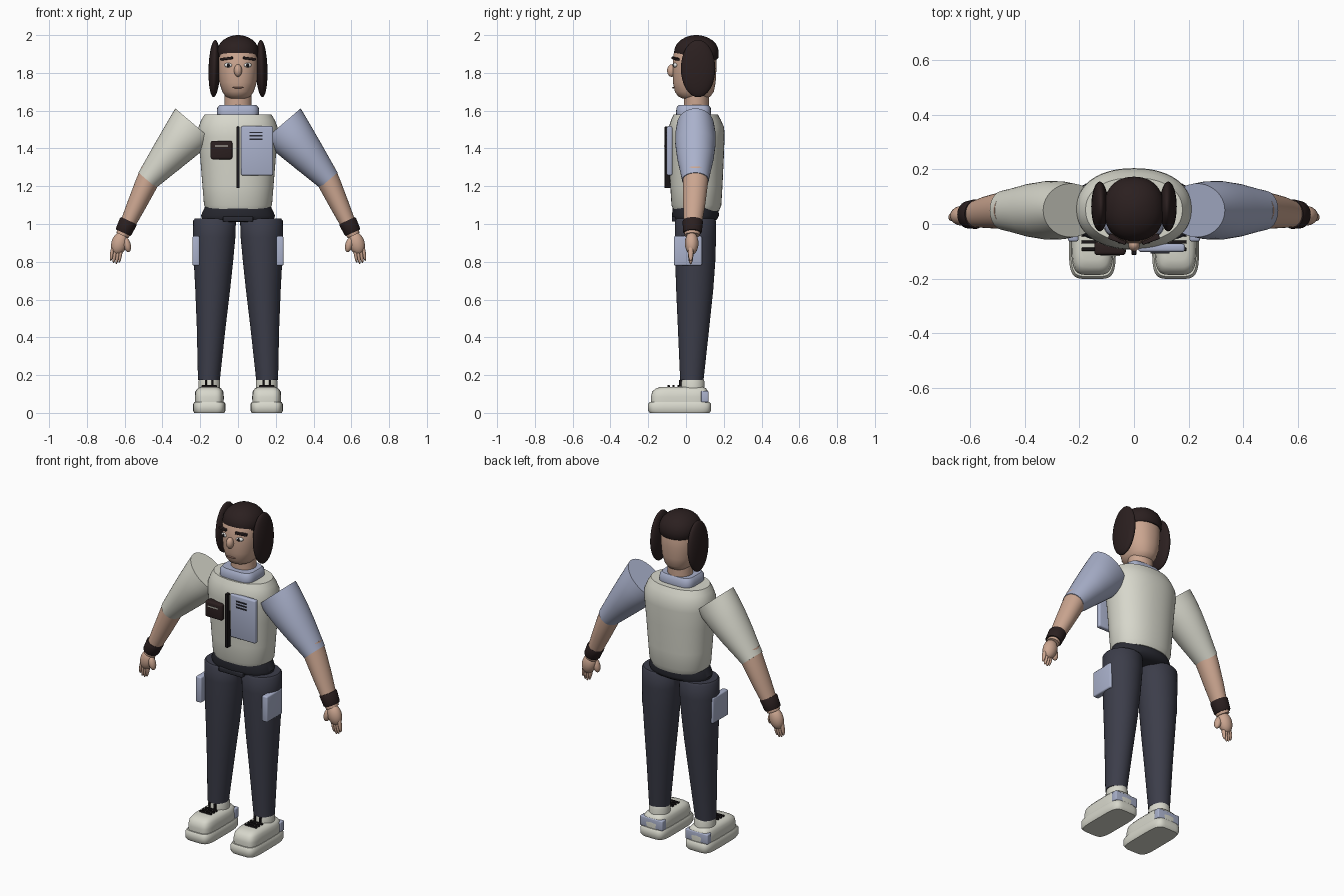
import bpy, bmesh, math
from mathutils import Vector, Matrix


def material(name, rgb):
    m = bpy.data.materials.new(name)
    m.diffuse_color = (*rgb, 1)
    return m


CREAM = material("cream", (0.68, 0.68, 0.60))
BLUE = material("pale blue", (0.40, 0.44, 0.60))
NAVY = material("navy", (0.045, 0.047, 0.068))
BELT = material("dark navy", (0.022, 0.023, 0.032))
SKIN = material("skin", (0.60, 0.38, 0.28))
HAIR = material("dark brown", (0.024, 0.014, 0.014))
BLACK = material("black", (0.010, 0.008, 0.009))
WHITE = material("white", (0.80, 0.80, 0.78))
LIP = material("lip", (0.40, 0.21, 0.16))


def finish(name, bm, mat, angle=40):
    bmesh.ops.recalc_face_normals(bm, faces=bm.faces)
    me = bpy.data.meshes.new(name)
    bm.to_mesh(me)
    bm.free()
    me.materials.append(mat)
    ob = bpy.data.objects.new(name, me)
    bpy.context.collection.objects.link(ob)
    bpy.ops.object.select_all(action='DESELECT')
    ob.select_set(True)
    bpy.context.view_layer.objects.active = ob
    bpy.ops.object.shade_smooth_by_angle(angle=math.radians(angle))
    return ob


def loft(name, rings, mat, u=(1, 0, 0), power=2.0, n=40):
    """Skin rings of (x, y, z, radius along u, radius along y), with closed ends."""
    u, v = Vector(u).normalized(), Vector((0, 1, 0))
    bm, loops = bmesh.new(), []
    for x, y, z, ru, rv in rings:
        loop = []
        for i in range(n):
            a = 2 * math.pi * i / n
            c, s = math.cos(a), math.sin(a)
            c = math.copysign(abs(c) ** (2 / power), c)
            s = math.copysign(abs(s) ** (2 / power), s)
            loop.append(bm.verts.new(Vector((x, y, z)) + u * ru * c + v * rv * s))
        loops.append(loop)
    for a, b in zip(loops, loops[1:]):
        for i in range(n):
            j = (i + 1) % n
            bm.faces.new((a[i], a[j], b[j], b[i]))
    bm.faces.new(loops[0])
    bm.faces.new(loops[-1])
    return finish(name, bm, mat)


def ball(name, loc, size, mat, rot=(0, 0, 0), seg=32):
    """Ellipsoid with the given half sizes."""
    bm = bmesh.new()
    bmesh.ops.create_uvsphere(bm, u_segments=seg, v_segments=seg // 2, radius=1)
    ob = finish(name, bm, mat, 60)
    ob.location, ob.scale, ob.rotation_euler = loc, size, rot
    return ob


def box(name, lo, hi, mat, bevel=0.0, rot=(0, 0, 0)):
    """Box between two corners, with rounded edges."""
    lo, hi = Vector(lo), Vector(hi)
    bm = bmesh.new()
    bmesh.ops.create_cube(bm, size=1, matrix=Matrix.Diagonal((*(hi - lo), 1)))
    if bevel:
        bmesh.ops.bevel(bm, geom=bm.edges[:], offset=bevel, segments=3,
                        profile=0.5, affect='EDGES')
    ob = finish(name, bm, mat)
    ob.location, ob.rotation_euler = (lo + hi) / 2, rot
    return ob


# Torso, belt, collar and neck
loft("torso", [(0, .055, 1.07, .165, .120), (0, .055, 1.10, .180, .132),
               (0, .055, 1.20, .188, .138), (0, .055, 1.35, .200, .145),
               (0, .055, 1.46, .212, .149), (0, .055, 1.51, .210, .147),
               (0, .053, 1.55, .195, .132), (0, .052, 1.58, .177, .117)],
     CREAM, power=2.2, n=56)
loft("belt", [(0, .05, 1.01, .10, .09), (0, .05, 1.025, .190, .115),
              (0, .05, 1.045, .196, .125), (0, .05, 1.098, .172, .118)], BELT, n=48)
box("belt_buckle", (-.08, -.075, 1.012), (.08, -.02, 1.04), BELT, .006)
loft("collar", [(0, .04, 1.565, .108, .090), (0, .04, 1.58, .112, .093),
                (0, .04, 1.615, .110, .091), (0, .04, 1.63, .098, .080)],
     BLUE, power=4, n=48)
loft("neck", [(0, .055, 1.60, .072, .066), (0, .055, 1.74, .072, .066)], SKIN)

# Chest details
box("zip", (-.009, -.113, 1.19), (.009, -.07, 1.515), BLACK, .003)
box("chest_panel", (.016, -.102, 1.257), (.186, -.072, 1.518), BLUE, .009)
for i in range(3):
    z = 1.445 + i * .018
    box("panel_line", (.060, -.107, z), (.130, -.100, z + .007), BELT)
box("chest_pocket", (-.145, -.114, 1.342), (-.030, -.065, 1.440), HAIR, .012)
box("pocket_trim", (-.122, -.117, 1.409), (-.052, -.110, 1.415), CREAM)

# Head and hair
loft("head", [(0, .045, 1.665, .050, .065), (0, .044, 1.675, .066, .085),
              (0, .044, 1.70, .083, .103), (0, .044, 1.75, .099, .113),
              (0, .045, 1.82, .106, .116), (0, .047, 1.90, .106, .113),
              (0, .050, 1.95, .085, .090)], SKIN, power=2.2, n=48)
loft("hair_cap", [(0, .055, 1.872, .103, .110), (0, .055, 1.88, .109, .116),
                  (0, .055, 1.91, .111, .118)] +
     [(0, .055, 1.91 + .09 * math.sin(a), .111 * math.cos(a), .118 * math.cos(a))
      for a in [math.radians(d) for d in (15, 30, 45, 60, 72, 82, 88)]],
     HAIR, power=2.2, n=48)
ball("nose", (0, -.076, 1.812), (.021, .024, .033), SKIN)
ball("mouth", (0, -.067, 1.722), (.032, .006, .004), LIP)
for s in (-1, 1):
    ball("side_hair", (s * .125, .064, 1.823), (.031, .091, .152), HAIR, (0, -s * .03, 0))
    ball("eye", (s * .052, -.058, 1.841), (.021, .011, .012), WHITE, (0, 0, s * .3))
    ball("pupil", (s * .050, -.066, 1.841), (.009, .006, .010), BLACK)
    box("eyebrow", (s * .060 - .034, -.066, 1.869), (s * .060 + .034, -.045, 1.882),
        HAIR, .003, (0, s * .12, s * .35))

# Arms
for s, side, sleeve in ((-1, "right", CREAM), (1, "left", BLUE)):
    rings = [(s * (.230 + .25 * t), .05, 1.525 - .293 * t, ru, rv)
             for t, ru, rv in ((0, .134, .098), (.15, .124, .106), (.35, .110, .107),
                               (.6, .092, .097), (.85, .073, .080), (1, .062, .071))]
    loft(side + "_sleeve", rings, sleeve, (.761, 0, s * .649))
    axis = (.91, 0, s * .415)
    loft(side + "_forearm", [(s * .455, .05, 1.28, .060, .068), (s * .482, .05, 1.22, .060, .067),
                             (s * .54, .043, 1.095, .050, .058),
                             (s * .612, .032, .94, .035, .040)], SKIN, axis)
    loft(side + "_wristband", [(s * .578, .036, 1.018, .045, .051), (s * .581, .036, 1.012, .048, .054),
                               (s * .605, .034, .960, .045, .050),
                               (s * .608, .034, .954, .041, .046)], HAIR, axis)
    # Hands: palm, thumb and four fingers
    tilt = (0, -s * .30, 0)
    ball(side + "_palm", (s * .628, .03, .898), (.042, .036, .062), SKIN, tilt)
    ball(side + "_thumb", (s * .588, .018, .890), (.020, .022, .040), SKIN, (0, s * .25, 0))
    for i, drop in enumerate((.798, .790, .795, .808)):
        x0, x1 = .612 + i * .015, .627 + i * .015
        c = (s * (x0 + x1 + .005) / 2, .025, (drop + .89) / 2)
        ball(side + "_finger", c, (.0095, .014, (.89 - drop) / 2 + .004), SKIN,
             (0, -s * .15, 0), 16)

# Legs, thigh pockets and shoes
for s, side in ((-1, "right"), (1, "left")):
    loft(side + "_leg", [(s * .124, .05, 1.028, .105, .100), (s * .124, .05, 1.018, .113, .108),
                         (s * .126, .05, .93, .112, .109), (s * .130, .049, .80, .104, .106),
                         (s * .134, .046, .65, .092, .098), (s * .142, .040, .45, .076, .083),
                         (s * .154, .031, .175, .058, .062)], NAVY)
    x = s * .222
    box(side + "_thigh_pocket", (x - .019, -.064, .780), (x + .019, .084, .936), BLUE, .008)

    x = s * .152
    loft(side + "_ankle", [(x, .035, .11, .058, .064), (x, .035, .165, .058, .063),
                           (x, .035, .183, .052, .057)], CREAM)
    loft(side + "_sole", [(x, -.034, 0, .080, .158), (x, -.034, .012, .086, .167),
                          (x, -.034, .046, .086, .167), (x, -.034, .058, .079, .158)],
         CREAM, power=5, n=56)
    loft(side + "_shoe", [(x, -.033, .05, .076, .152), (x, -.033, .085, .077, .153),
                          (x, -.031, .115, .073, .147), (x, -.026, .130, .062, .132),
                          (x, -.022, .138, .044, .110)], CREAM, power=4.5, n=56)
    box(side + "_heel_tab", (x - .076, .080, .056), (x + .076, .119, .116), BLUE, .006)
    for i in range(3):
        y = -.092 + i * .026
        box(side + "_lace", (x - .040, y - .006, .132), (x + .040, y + .006, .147), BLACK, .003)
    for k in (-1, 1):
        box(side + "_lace_end", (x + k * .018 - .005, -.036, .14),
            (x + k * .018 + .005, -.020, .175), BLACK, .002)
